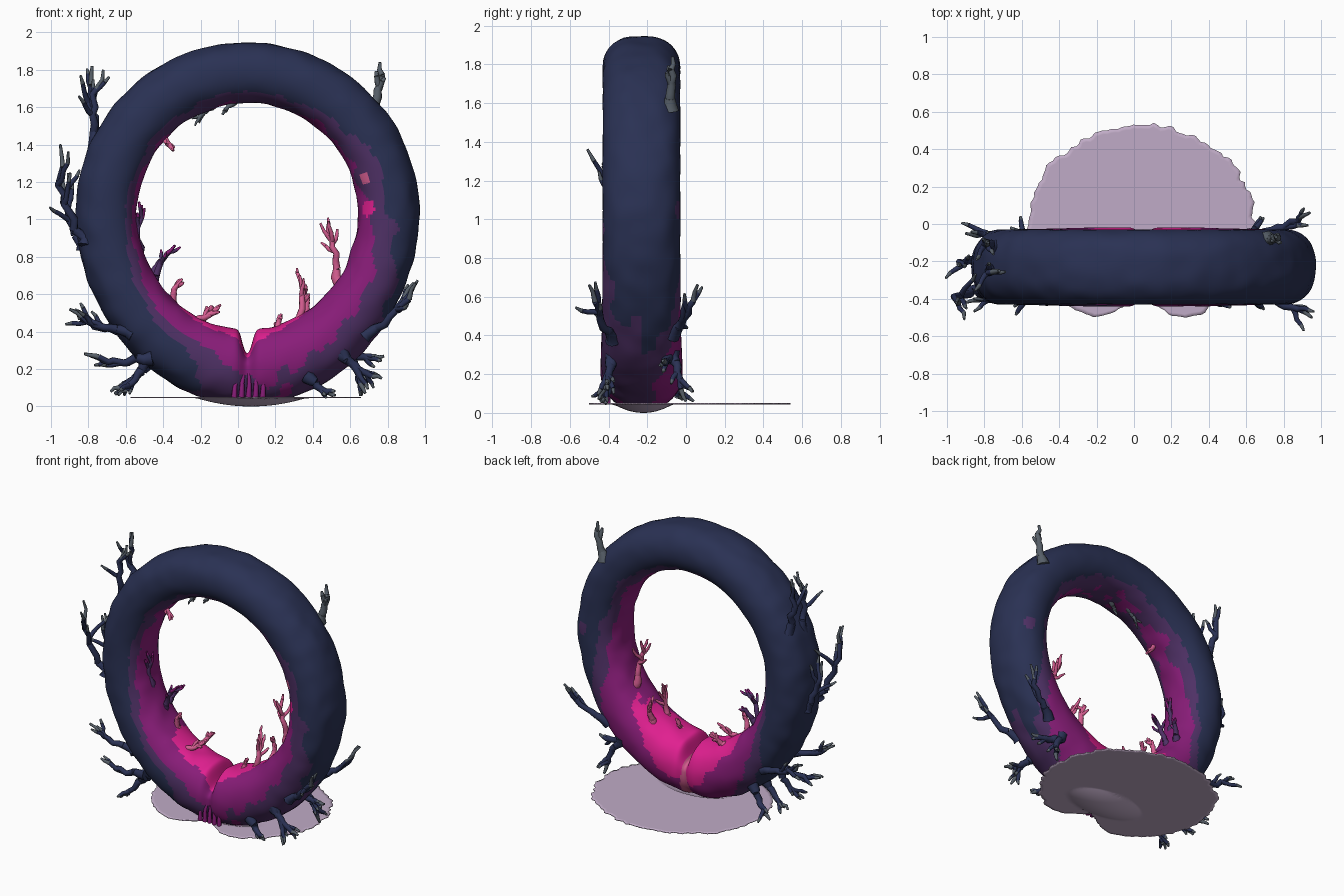
import bpy, bmesh, math, random
from mathutils import Vector, noise

cube = bpy.data.objects.get("Cube")
if cube:
    bpy.data.objects.remove(cube, do_unlink=True)
random.seed(4)


def material(name, red, green, blue):
    mat = bpy.data.materials.new(name)
    mat.use_nodes = True
    color = (red, green, blue, 1)
    mat.diffuse_color = color
    mat.node_tree.nodes["Principled BSDF"].inputs["Base Color"].default_value = color
    return mat


navy = material("navy", .023, .031, .088)
purple = material("dark purple", .077, .03, .13)
magenta = material("deep magenta", .25, .012, .19)
hot_pink = material("hot pink", .75, .014, .28)
coral_pink = material("coral pink", .66, .11, .28)
grey = material("slate grey", .095, .115, .14)
mauve = material("pale mauve", .53, .41, .57)

CENTER = Vector((.05, -.23, 1.03))


def floor_height(x, y):
    """Height of the base sheet, with a shallow keel under the ring."""
    q = ((x - .07) / .29) ** 2 + ((y + .22) / .15) ** 2
    return .05 - .044 * max(0, 1 - q)


def power(value, exponent):
    return math.copysign(abs(value) ** exponent, value)


# Ring: a swept, rounded section that swells and is pinched at the bottom
def ring_point(angle, phi):
    swell = max(0, math.cos(angle)) ** 3
    pinch = math.exp(-(angle / .05) ** 2)
    inward, back = power(math.cos(phi), .95), power(math.sin(phi), .82)
    half = .163 + .037 * swell
    if inward > 0:
        half *= 1 - .62 * pinch
    depth = (.2 + .012 * swell) * (1 - .17 * pinch)
    radius = .755 + .065 * swell - half * inward
    point = CENTER + Vector((math.sin(angle) * radius, back * depth,
                             -math.cos(angle) * radius))
    point += (point - CENTER).normalized() * noise.noise(point * 9) * .009
    point.z = max(point.z, floor_height(point.x, point.y) + .003)
    return point


# Small stray patches on the ring: place, size, colour slot
patches = [(Vector((.68, -.4, 1.22)), .03, 4), (Vector((.14, -.38, 1.81)), .025, 5),
           (Vector((-.42, -.36, 1.5)), .035, 4), (Vector((-.4, -.38, 1.67)), .025, 4),
           (Vector((.7, -.38, 1.06)), .045, 3), (Vector((.85, -.08, 1.05)), .06, 1)]


def ring_color(angle, phi, point):
    for place, size, slot in patches:
        if (point - place).length < size:
            return slot
    inward, back = math.cos(phi), math.sin(phi)
    down, side = math.cos(angle), math.sin(angle)
    if back > 0 and abs(angle) < .022 + .03 * max(0, -inward):
        return 4
    low = max(0, down)
    score = inward if inward > 0 else .45 * inward
    score += 1.1 * low ** 1.3 + .2 * min(0, down)
    score += (.65 if back > 0 else .45) * back * low ** 2
    score += (.1 if back > 0 and side > 0 else .45) * side * (1 - max(0, inward))
    score += .3 * math.exp(-(angle / .3) ** 2)
    score += .18 * noise.noise(point * 5) + .14 * noise.noise(point * 13)
    return sum(score > limit for limit in (.45, .82, 1.8))


def build_ring(steps=260, sides=64):
    bm = bmesh.new()
    angles = [math.pi * power(2 * i / steps - 1, 1.4) for i in range(steps)]
    phis = [math.tau * j / sides for j in range(sides)]
    loops = [[bm.verts.new(ring_point(a, p)) for p in phis] for a in angles]
    for i in range(steps):
        k = (i + 1) % steps
        for j in range(sides):
            m = (j + 1) % sides
            face = bm.faces.new((loops[i][j], loops[i][m], loops[k][m], loops[k][j]))
            face.material_index = ring_color(angles[i], phis[j] + math.pi / sides,
                                             face.calc_center_median())
    bmesh.ops.recalc_face_normals(bm, faces=bm.faces)
    mesh = bpy.data.meshes.new("ring")
    bm.to_mesh(mesh)
    for mat in (navy, purple, magenta, hot_pink, coral_pink, grey):
        mesh.materials.append(mat)
    add_object("ring", mesh)


def add_object(name, mesh):
    obj = bpy.data.objects.new(name, mesh)
    bpy.context.collection.objects.link(obj)
    for poly in mesh.polygons:
        poly.use_smooth = True
    return obj


build_ring()


# Base sheet: ragged disc with a notch at the front
def sheet_point(theta, t):
    notch = .33 * math.exp(-((theta - 1.5 * math.pi) / .3) ** 2)
    around = Vector((math.cos(theta), math.sin(theta), 0))
    ragged = 1 - notch + .03 * noise.noise(around * 4) + .04 * noise.noise(around * 14)
    x = .04 + .61 * ragged * t * around.x
    y = -.02 + .55 * ragged * t * around.y
    return Vector((x, y, floor_height(x, y)))


def build_sheet(rings=26, sides=180):
    bm = bmesh.new()
    middle = bm.verts.new(sheet_point(0, 0))
    loops = [[bm.verts.new(sheet_point(math.tau * j / sides, i / rings))
              for j in range(sides)] for i in range(1, rings + 1)]
    for j in range(sides):
        k = (j + 1) % sides
        bm.faces.new((middle, loops[0][j], loops[0][k]))
        for near, far in zip(loops, loops[1:]):
            bm.faces.new((near[j], far[j], far[k], near[k]))
    mesh = bpy.data.meshes.new("base_sheet")
    bm.to_mesh(mesh)
    mesh.materials.append(mauve)
    sheet = add_object("base_sheet", mesh)
    solid = sheet.modifiers.new("thickness", 'SOLIDIFY')
    solid.thickness = .006
    solid.offset = -1


build_sheet()


# Branches: tapered tubes made from curves
def wiggle(amount):
    return Vector([random.uniform(-amount, amount) for _ in range(3)])


def new_curve(name, materials):
    curve = bpy.data.curves.new(name, 'CURVE')
    curve.dimensions = '3D'
    curve.bevel_depth = 1
    curve.bevel_resolution = 2
    curve.use_fill_caps = True
    for mat in materials:
        curve.materials.append(mat)
    return curve


def add_tube(curve, points, start, end, slot):
    spline = curve.splines.new('POLY')
    spline.points.add(len(points) - 1)
    spline.material_index = slot
    for i, (target, point) in enumerate(zip(spline.points, points)):
        target.co = (*point, 1)
        target.radius = start + (end - start) * i / (len(points) - 1)


def tubes_to_mesh(name, curve):
    helper = bpy.data.objects.new(name + "_path", curve)
    mesh = bpy.data.meshes.new_from_object(helper)
    bpy.data.objects.remove(helper)
    add_object(name, mesh)


def coral(name, base, tip, radius, twigs, body, ends):
    base, tip = Vector(base), Vector(tip)
    span = tip - base
    size = span.length
    curve = new_curve(name, (body, ends))
    away = base - CENTER
    bow = (away - away.project(span)).normalized() * size * .09
    path = [base - span.normalized() * .04]
    path += [base + span * t / 8 + bow * math.sin(math.pi * t / 8) + wiggle(size * .035)
             for t in range(8)] + [tip]
    add_tube(curve, path[:3], radius * 1.9, radius * 1.1, 0)
    add_tube(curve, path[2:8], radius * 1.1, radius * .7, 0)
    add_tube(curve, path[7:], radius * .7, radius * .35, 1)
    for i in range(twigs):
        root = path[4 + i % 4]
        heading = (span.normalized() + wiggle(.75)).normalized()
        length = size * random.uniform(.25, .4)
        twig = [root + heading * length * t / 4 + span * .02 * t * t / 4
                + wiggle(length * .05) * min(t, 1) for t in range(5)]
        for point in twig:
            point.z = max(point.z, .045)
        add_tube(curve, twig[:4], radius * .75, radius * .55, 0)
        add_tube(curve, twig[3:], radius * .55, radius * .3, 1)
    tubes_to_mesh(name, curve)


# Each entry: base x, y, z then tip x, y, z
outer_corals = [
    (-.74, -.12, 1.45, -.78, -.1, 1.82), (-.76, -.25, 1.42, -.72, -.25, 1.8),
    (-.83, -.36, .9, -.95, -.42, 1.4), (-.84, -.2, .88, -.94, -.22, 1.22),
    (-.6, -.08, .4, -.9, -.05, .52), (-.6, -.38, .4, -.9, -.42, .52),
    (-.5, -.4, .26, -.82, -.4, .28), (-.5, -.38, .22, -.64, -.44, .06),
    (-.5, -.08, .22, -.66, -.02, .07), (-.5, -.22, .22, -.68, -.2, .08),
    (.7, -.39, .4, .95, -.5, .66), (.7, -.06, .42, .94, .06, .66),
    (.56, -.39, .28, .68, -.45, .07), (.58, -.06, .28, .66, .0, .06),
    (.58, -.38, .26, .77, -.41, .15), (.6, -.1, .28, .78, -.12, .27),
    (.4, -.4, .14, .52, -.44, .06),
]
for entry in outer_corals:
    coral("outer_coral", entry[:3], entry[3:], .021, 3, navy, grey)
coral("upper_coral", (.72, -.08, 1.6), (.76, -.07, 1.84), .024, 2, grey, grey)

pink_corals = [
    (-.35, -.2, .55, -.31, -.22, .68), (-.25, -.28, .46, -.1, -.24, .53),
    (-.2, -.14, .45, -.14, -.1, .54), (.2, -.25, .4, .22, -.22, .49),
    (.32, -.27, .46, .33, -.23, .7), (.36, -.13, .48, .35, -.1, .64),
    (.53, -.2, .7, .44, -.22, .98), (-.43, -.24, 1.47, -.34, -.26, 1.38),
]
for entry in pink_corals:
    coral("pink_coral", entry[:3], entry[3:], .018, 4, coral_pink, coral_pink)

purple_corals = [
    (-.53, -.25, .85, -.5, -.27, 1.06), (-.44, -.2, .68, -.34, -.22, .86),
    (-.46, -.12, .7, -.39, -.08, .8),
]
for entry in purple_corals:
    coral("purple_coral", entry[:3], entry[3:], .017, 4, purple, magenta)

grey_corals = [(-.14, -.22, 1.6, -.23, -.24, 1.5), (-.03, -.26, 1.62, -.08, -.28, 1.56)]
for entry in grey_corals:
    coral("grey_coral", entry[:3], entry[3:], .013, 3, grey, grey)

# Thin folds hanging down the front of the seam
folds = new_curve("seam_folds", [magenta])
for i in range(5):
    x = -.02 + i * .038
    top = .18 + .08 * random.random()
    add_tube(folds, [(x, -.405, .05), (x + .004, -.41, top * .6),
                     (.06 + (x - .06) * .6, -.395, top)], .016, .007, 0)
tubes_to_mesh("seam_folds", folds)
